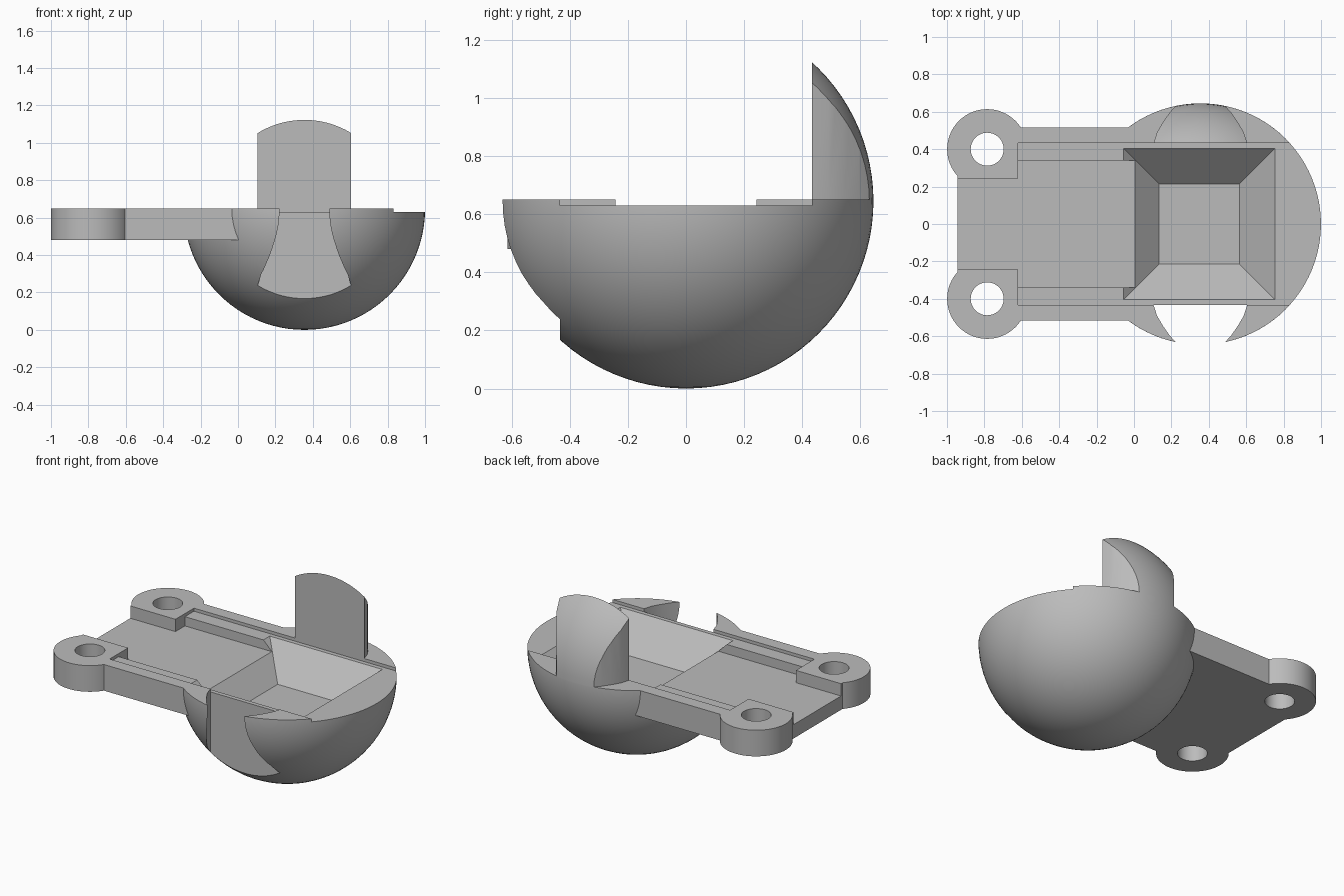
import bpy, bmesh
from math import cos, sin, tau

cube = bpy.data.objects.get("Cube")
if cube:
    bpy.data.objects.remove(cube, do_unlink=True)

grey = bpy.data.materials.new("plain grey")
grey.use_nodes = True
grey.diffuse_color = (0.5, 0.5, 0.5, 1)
grey.node_tree.nodes["Principled BSDF"].inputs["Base Color"].default_value = (0.5, 0.5, 0.5, 1)

CX, R, TOP, BOTTOM, FLOOR = 0.355, 0.645, 0.65, 0.48, 0.57
LIP = 0.433  # half width of the shallow lid recess


def new_object(name, bm):
    bmesh.ops.recalc_face_normals(bm, faces=bm.faces)
    mesh = bpy.data.meshes.new(name)
    bm.to_mesh(mesh)
    bm.free()
    mesh.materials.append(grey)
    ob = bpy.data.objects.new(name, mesh)
    bpy.context.collection.objects.link(ob)
    return ob


def loft(name, low, high, z0, z1):
    """Solid between two matching outlines at two heights."""
    bm = bmesh.new()
    a = [bm.verts.new((x, y, z0)) for x, y in low]
    b = [bm.verts.new((x, y, z1)) for x, y in high]
    bm.faces.new(a)
    bm.faces.new(b)
    for i in range(len(a)):
        j = (i + 1) % len(a)
        bm.faces.new((a[i], a[j], b[j], b[i]))
    return new_object(name, bm)


def prism(name, outline, z0, z1):
    return loft(name, outline, outline, z0, z1)


def rect(x0, x1, y0, y1):
    return [(x0, y0), (x1, y0), (x1, y1), (x0, y1)]


def disc(x, y, r, n=64):
    return [(x + r * cos(tau * i / n), y + r * sin(tau * i / n)) for i in range(n)]


def ball(name):
    bm = bmesh.new()
    bmesh.ops.create_uvsphere(bm, u_segments=96, v_segments=48, radius=R)
    bmesh.ops.translate(bm, verts=bm.verts, vec=(CX, 0, R))
    return new_object(name, bm)


def combine(target, tool, operation):
    mod = target.modifiers.new("join", 'BOOLEAN')
    mod.operation, mod.object, mod.solver = operation, tool, 'EXACT'
    bpy.context.view_layer.objects.active = target
    bpy.ops.object.modifier_apply(modifier=mod.name)
    bpy.data.objects.remove(tool, do_unlink=True)


def tab_outline(side):
    """Outline that tapers outwards along curved sides."""
    half = [(0.25, LIP), (0.232, 0.49), (0.2, 0.545), (0.165, 0.595), (0.125, 0.64), (0.1, 0.68)]
    pts = [(CX + dx, side * y) for dx, y in half]
    return pts + [(CX - dx, side * y) for dx, y in reversed(half)]


# Bowl, flat arm and two round ears
body = ball("bowl_body")
combine(body, prism("arm", rect(-0.945, 0.3, -0.515, 0.515), BOTTOM, 0.8), 'UNION')
for s in (-1, 1):
    combine(body, prism("ear", disc(-0.785, s * 0.4, 0.214), BOTTOM, 0.8), 'UNION')

# Level top, shallow lid recess, arm channel and open end between the ears
cuts = [
    prism("top_cut", rect(-2, 2, -2, 2), TOP, 3),
    prism("lid_recess", rect(-0.62, 2, -LIP, LIP), 0.63, 1),
    prism("channel", rect(-0.62, 0.1, -0.34, 0.34), FLOOR, 1),
    prism("channel_end", rect(-2, -0.5, -0.243, 0.243), FLOOR, 1),
    # Sloping pocket, continued above the rim at the same slope
    loft("pocket", rect(0.135, 0.565, -0.215, 0.215),
         rect(-0.105, 0.805, -0.455, 0.455), 0.44, 0.68),
    prism("front_notch", tab_outline(-1), -1, 2),
]
cuts += [prism("ear_hole", disc(-0.785, s * 0.4, 0.088), 0, 1) for s in (-1, 1)]
# Trim the pocket tool to the recess height so it leaves the rim alone
combine(cuts[4], prism("pocket_trim", rect(-2, 2, -2, 2), 0.631, 1), 'DIFFERENCE')
for cutter in cuts:
    combine(body, cutter, 'DIFFERENCE')

# Upright rear tab, rounded like the bowl
tab = ball("rear_tab")
combine(tab, prism("tab_shape", tab_outline(1), TOP, 2), 'INTERSECT')

for ob in (body, tab):
    bpy.ops.object.select_all(action='DESELECT')
    ob.select_set(True)
    bpy.context.view_layer.objects.active = ob
    bpy.ops.object.shade_smooth_by_angle(angle=0.4)
